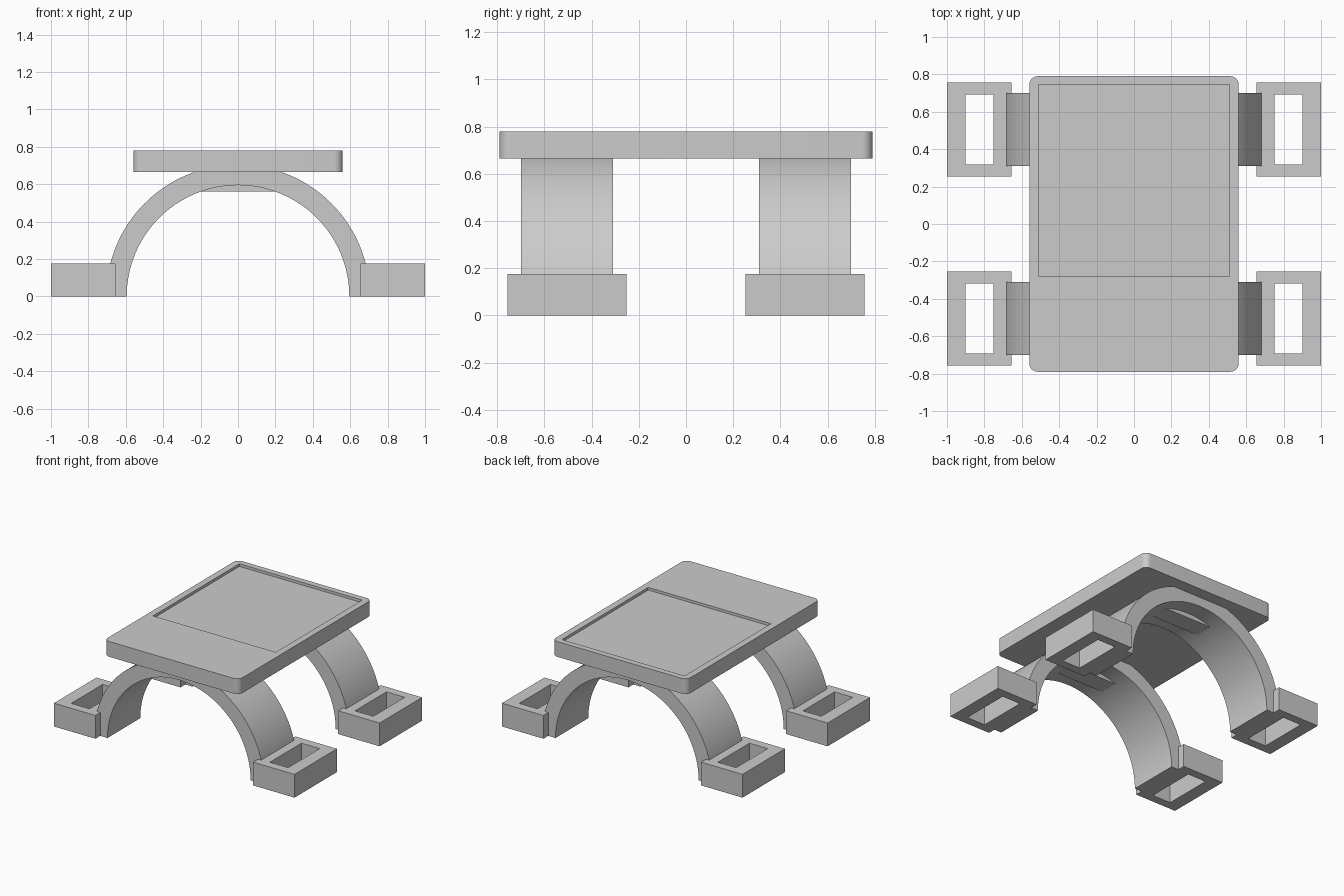
import bpy, bmesh, math

cube = bpy.data.objects.get("Cube")
if cube:
    bpy.data.objects.remove(cube, do_unlink=True)

grey = bpy.data.materials.new("plain_grey")
grey.use_nodes = True
colour = (0.6, 0.6, 0.6, 1)
grey.diffuse_color = colour
grey.node_tree.nodes["Principled BSDF"].inputs["Base Color"].default_value = colour


def prism(name, outline, depth):
    """Extrude a closed outline of 3D points along a depth vector."""
    bm = bmesh.new()
    face = bm.faces.new([bm.verts.new(p) for p in outline])
    extruded = bmesh.ops.extrude_face_region(bm, geom=[face])["geom"]
    moved = [g for g in extruded if isinstance(g, bmesh.types.BMVert)]
    bmesh.ops.translate(bm, verts=moved, vec=depth)
    if not any(f.is_valid and f == face for f in bm.faces):
        bm.faces.new([bm.verts[i] for i in range(len(outline))])
    bmesh.ops.recalc_face_normals(bm, faces=bm.faces)
    mesh = bpy.data.meshes.new(name)
    bm.to_mesh(mesh)
    bm.free()
    mesh.materials.append(grey)
    obj = bpy.data.objects.new(name, mesh)
    bpy.context.collection.objects.link(obj)
    return obj


def box(name, x, y, z):
    base = [(x[0], y[0], z[0]), (x[1], y[0], z[0]), (x[1], y[1], z[0]), (x[0], y[1], z[0])]
    return prism(name, base, (0, 0, z[1] - z[0]))


def cut(obj, cutter):
    """Subtract the cutter for good and remove it."""
    cutter.hide_render = True
    mod = obj.modifiers.new("cut", 'BOOLEAN')
    mod.operation, mod.solver, mod.object = 'DIFFERENCE', 'EXACT', cutter
    bpy.context.view_layer.update()
    evaluated = obj.evaluated_get(bpy.context.evaluated_depsgraph_get())
    mesh = bpy.data.meshes.new_from_object(evaluated)
    obj.modifiers.clear()
    obj.data = mesh
    bpy.data.objects.remove(cutter, do_unlink=True)


def smooth(obj):
    obj.data.polygons.foreach_set("use_smooth", [True] * len(obj.data.polygons))
    obj.data.set_sharp_from_angle(angle=math.radians(30))


# Rounded table plate with a shallow rectangular recess
HX, HY, R, STEPS = 0.56, 0.79, 0.045, 8
outline = []
for quarter, (sx, sy) in enumerate([(1, 1), (-1, 1), (-1, -1), (1, -1)]):
    for i in range(STEPS + 1):
        a = (quarter + i / STEPS) * math.pi / 2
        outline.append((sx * (HX - R) + R * math.cos(a), sy * (HY - R) + R * math.sin(a), 0.665))
plate = prism("top_plate", outline, (0, 0, 0.115))
cut(plate, box("recess_cutter", (-0.51, 0.51), (-0.28, 0.745), (0.76, 0.9)))
smooth(plate)

# Arched supports, each with a small block under its crown and two slotted feet
SEGMENTS = 64
angles = [math.pi * i / SEGMENTS for i in range(SEGMENTS + 1)]
for end, sy in (("front", -1), ("back", 1)):
    y = sy * 0.505
    ring = [(r * math.cos(a), y - 0.195, r * math.sin(a))
            for r, order in ((0.705, angles), (0.595, angles[::-1])) for a in order]
    smooth(prism(end + "_arch", ring, (0, 0.39, 0)))
    box(end + "_crown_block", (-0.2, 0.2), (y - 0.07, y + 0.07), (0.56, 0.67))
    for side, sx in (("left", 1), ("right", -1)):
        foot = box(f"{end}_{side}_foot", sorted((sx * 0.655, sx)), (y - 0.252, y + 0.252), (0, 0.175))
        cut(foot, box("slot_cutter", sorted((sx * 0.75, sx * 0.902)),
                      (y - 0.187, y + 0.187), (-0.1, 0.3)))
